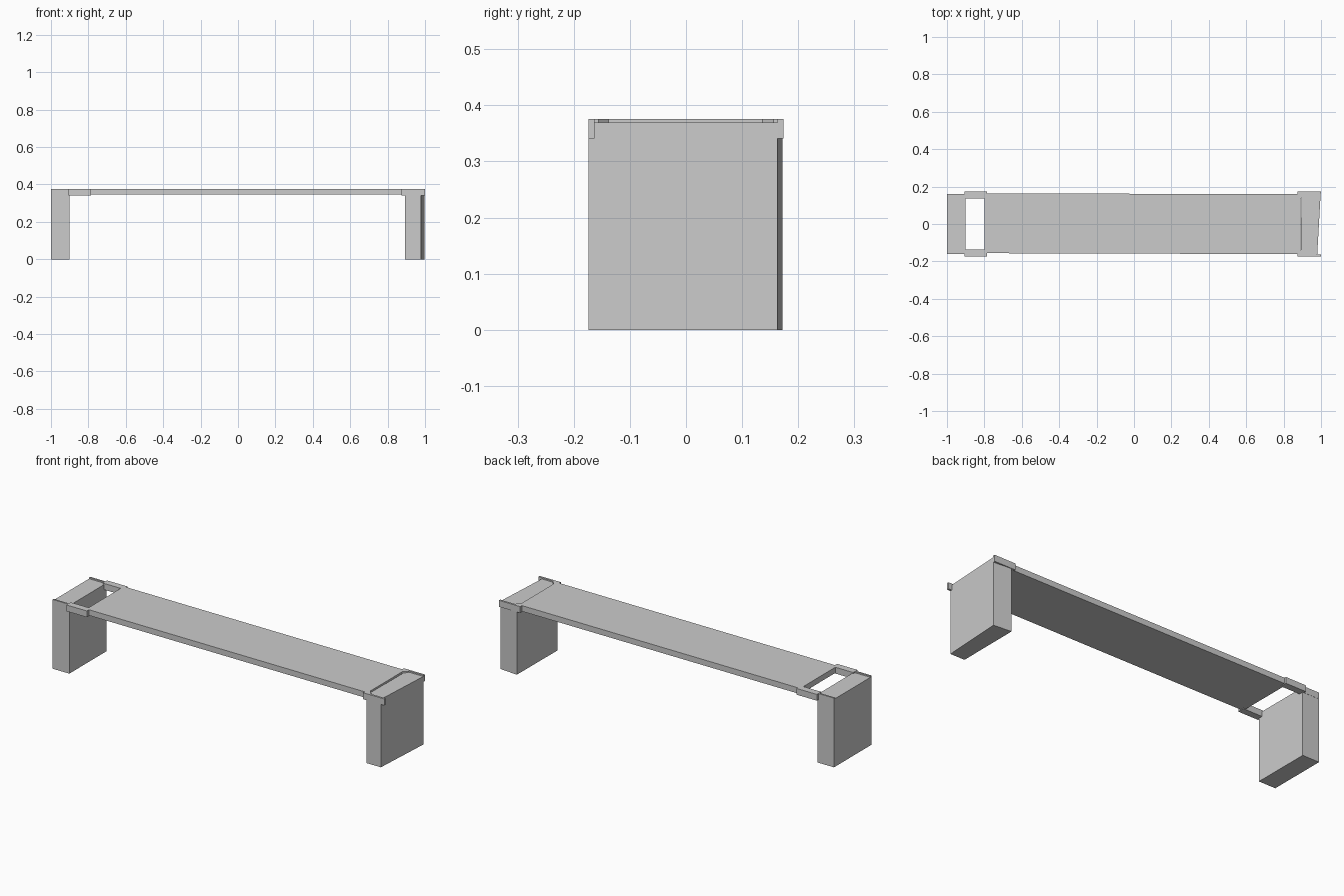
import bpy, bmesh

if "Cube" in bpy.data.objects:
    bpy.data.objects.remove(bpy.data.objects["Cube"])

TOP = 0.376      # top of seat and rails
REST = 0.369     # recessed top of the legs
UNDER = 0.342    # underside of seat and rails


def prism(name, outline, z0, z1):
    """Extrude an XY outline from z0 up to z1."""
    bm = bmesh.new()
    face = bm.faces.new([bm.verts.new((x, y, z0)) for x, y in outline])
    new = bmesh.ops.extrude_face_region(bm, geom=[face])["geom"]
    moved = [v for v in new if isinstance(v, bmesh.types.BMVert)]
    bmesh.ops.translate(bm, verts=moved, vec=(0, 0, z1 - z0))
    bmesh.ops.recalc_face_normals(bm, faces=bm.faces)
    mesh = bpy.data.meshes.new(name)
    bm.to_mesh(mesh)
    bm.free()
    obj = bpy.data.objects.new(name, mesh)
    bpy.context.collection.objects.link(obj)
    return obj


def rect(x0, x1, y0, y1):
    return [(x0, y0), (x1, y0), (x1, y1), (x0, y1)]


# Long seat board, very slightly askew, with flared corners at the right end
prism("seat_board", [(-0.80, -0.156), (0.91, -0.161), (0.91, -0.158), (0.89, -0.138),
                     (0.89, 0.136), (0.91, 0.156), (0.91, 0.159), (-0.80, 0.164)],
      UNDER + 0.003, TOP)

# Left leg: straight block
prism("left_leg", rect(-1.0, -0.90, -0.16, 0.16), 0, REST)

# Right leg: slightly skewed block
prism("right_leg", [(0.893, -0.174), (0.979, -0.174), (0.998, 0.163), (0.895, 0.172)],
      0, REST)

# Rails on the front and back sides
for side, s in (("front", -1), ("back", 1)):
    # bridge beside the open slot
    prism(f"{side}_slot_rail", rect(-0.907, -0.785, s * 0.137, s * 0.174), UNDER, TOP)
    # thin rim along the left leg top
    prism(f"{side}_left_rim", rect(-1.0, -0.90, s * 0.152, s * 0.161), UNDER, TOP)
    # bracket at the right leg
    prism(f"{side}_right_bracket", rect(0.873, 1.0, s * 0.163, s * 0.174), UNDER - 0.001, TOP)
    # fills the joint between bracket and board
    prism(f"{side}_bracket_joint", rect(0.873, 0.91, s * 0.156, s * 0.165), UNDER + 0.002, TOP)
